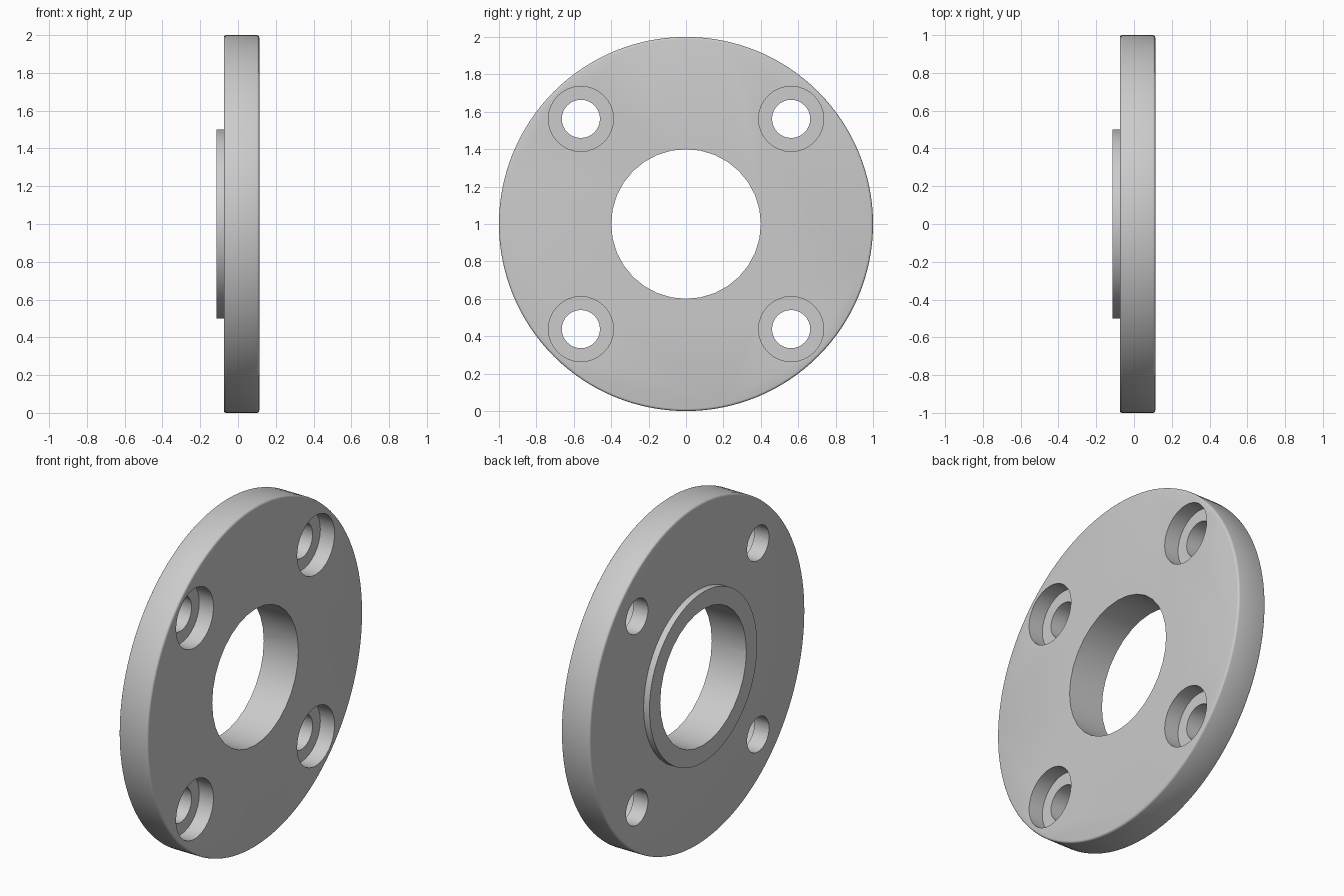
import bpy, bmesh, math

if "Cube" in bpy.data.objects:
    bpy.data.objects.remove(bpy.data.objects["Cube"], do_unlink=True)

steel = bpy.data.materials.new("light_grey_metal")
steel.use_nodes = True
grey = (0.6, 0.6, 0.6, 1)
steel.diffuse_color = grey
steel.node_tree.nodes["Principled BSDF"].inputs["Base Color"].default_value = grey

# Main dimensions along the x axis
BOSS_X, BACK_X, FACE_X = -0.1125, -0.075, 0.1125
SEAT_X = 0.02
ROUND = 0.0125


def lathe(name, profile, sides, y=0.0, z=1.0):
    """Solid of revolution around x from (x, radius) points, capped at both ends."""
    bm = bmesh.new()
    rings = []
    for x, r in profile:
        angles = [math.tau * i / sides for i in range(sides)]
        rings.append([bm.verts.new((x, y + r * math.cos(a), z + r * math.sin(a))) for a in angles])
    for a, b in zip(rings, rings[1:]):
        for i in range(sides):
            j = (i + 1) % sides
            bm.faces.new((a[i], a[j], b[j], b[i]))
    bm.faces.new(rings[0])
    bm.faces.new(rings[-1])
    bmesh.ops.recalc_face_normals(bm, faces=bm.faces)
    mesh = bpy.data.meshes.new(name)
    bm.to_mesh(mesh)
    bm.free()
    mesh.materials.append(steel)
    obj = bpy.data.objects.new(name, mesh)
    bpy.context.collection.objects.link(obj)
    return obj


# Disc with rounded rims and a raised boss on its back
arc = [math.radians(d) for d in (0, 30, 60, 90)]
back_rim = [(BACK_X + ROUND * (1 - math.cos(a)), 1 - ROUND * (1 - math.sin(a))) for a in arc]
face_rim = [(FACE_X - ROUND * (1 - math.sin(a)), 1 - ROUND * (1 - math.cos(a))) for a in arc]
boss = [(BOSS_X, 0.5), (BACK_X, 0.5)]
flange = lathe("flange", boss + back_rim + face_rim, 128)

# Centre bore and four counterbored bolt holes
cutters = [lathe("bore_cutter", [(-0.3, 0.4), (0.3, 0.4)], 32)]
stepped = [(-0.3, 0.102), (SEAT_X, 0.102), (SEAT_X, 0.174), (0.3, 0.174)]
for sy in (-1, 1):
    for sz in (-1, 1):
        cutters.append(lathe("bolt_cutter", stepped, 32, sy * 0.562, 1 + sz * 0.562))

for cutter in cutters:
    cutter.hide_render = True
    mod = flange.modifiers.new("cut", "BOOLEAN")
    mod.operation = "DIFFERENCE"
    mod.solver = "EXACT"
    mod.object = cutter

bpy.ops.object.select_all(action="DESELECT")
flange.select_set(True)
bpy.context.view_layer.objects.active = flange
for mod in list(flange.modifiers):
    bpy.ops.object.modifier_apply(modifier=mod.name)
for cutter in cutters:
    bpy.data.objects.remove(cutter, do_unlink=True)

# Soft curved walls, crisp edges
bpy.ops.object.shade_smooth_by_angle(angle=math.radians(32))
